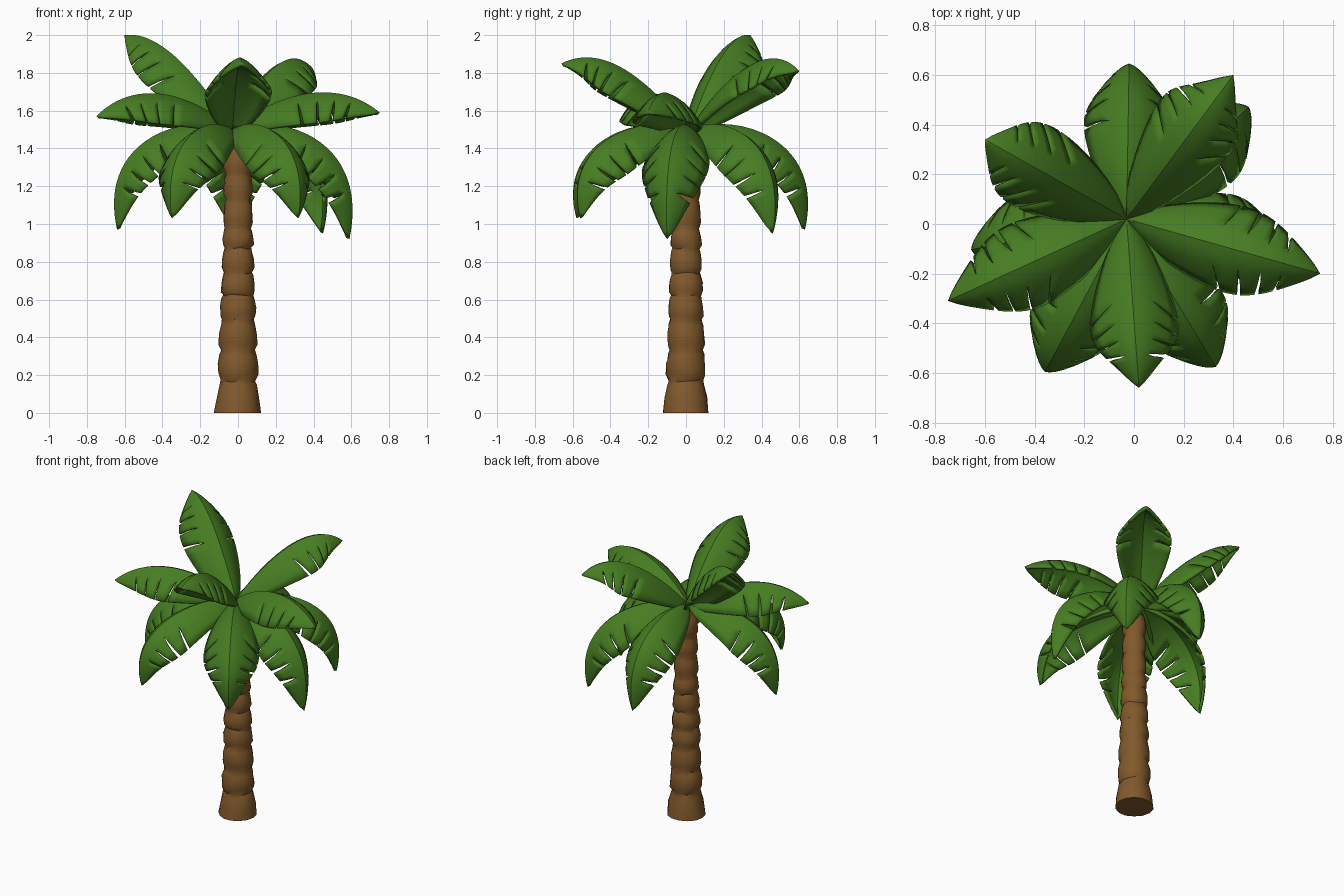
import bpy, bmesh, math, random
from mathutils import Vector

random.seed(4)
if "Cube" in bpy.data.objects:
    bpy.data.objects.remove(bpy.data.objects["Cube"], do_unlink=True)


def material(name, rgb):
    mat = bpy.data.materials.new(name)
    mat.use_nodes = True
    mat.diffuse_color = (*rgb, 1)
    mat.node_tree.nodes["Principled BSDF"].inputs["Base Color"].default_value = (*rgb, 1)
    return mat


green = material("leaf green", (0.062, 0.205, 0.016))
brown = material("bark brown", (0.22, 0.1, 0.024))


def finish(bm, name, mat, angle):
    mesh = bpy.data.meshes.new(name)
    bm.to_mesh(mesh)
    bm.free()
    mesh.materials.append(mat)
    obj = bpy.data.objects.new(name, mesh)
    bpy.context.collection.objects.link(obj)
    bpy.ops.object.select_all(action="DESELECT")
    obj.select_set(True)
    bpy.context.view_layer.objects.active = obj
    bpy.ops.object.shade_smooth_by_angle(angle=math.radians(angle))
    return obj


# Trunk: stacked bulging segments, each pinched at its lower end
def build_trunk(sides=14):
    necks = [0.17, 0.33, 0.49, 0.62, 0.74, 0.87, 0.98, 1.13, 1.27, 1.41]
    profile = [(0, 0.125), (0.08, 0.113), (0.15, 0.099)]
    for low, high in zip(necks, necks[1:]):
        size = 0.077 + 0.035 * max(0, 1 - low / 1.05)
        for f, k in ((0, 0.87), (0.22, 1.0), (0.55, 0.98), (0.85, 0.9)):
            profile.append((low + f * (high - low), size * k))
    profile += [(1.41, 0.055), (1.5, 0.035)]
    bm = bmesh.new()
    rings = []
    for z, r in profile:
        ring = []
        for i in range(sides):
            a = math.tau * i / sides
            k = r * random.uniform(0.96, 1.04)
            dz = random.uniform(-0.008, 0.008) if z > 0 else 0
            ring.append(bm.verts.new((k * math.cos(a), k * math.sin(a), z + dz)))
        rings.append(ring)
    for a, b in zip(rings, rings[1:]):
        for i in range(sides):
            j = (i + 1) % sides
            bm.faces.new((a[i], a[j], b[j], b[i]))
    bm.faces.new(rings[0][::-1])
    bm.faces.new(rings[-1])
    finish(bm, "trunk", brown, 40)


# Frond: arched, roof-shaped blade with narrow slits swept towards the tip
ROOT = Vector((-0.03, 0.02, 1.5))
CUTS = [0, 0.44, 0.57, 0.69, 0.8, 1]
COLUMNS = [c / 5 for c in range(-5, 6)]


def build_frond(name, tip, reach1, z1, reach2, z2):
    tip = Vector(tip)
    out = Vector((tip.x - ROOT.x, tip.y - ROOT.y, 0))
    p1 = ROOT + out * reach1
    p2 = ROOT + out * reach2
    p1.z, p2.z = z1, z2
    side = Vector((0, 0, 1)).cross(out).normalized()

    def spine(t):
        s = 1 - t
        return ROOT * s**3 + p1 * 3 * s * s * t + p2 * 3 * s * t * t + tip * t**3

    def point(t, u):
        a = abs(u)
        swept = min(1, t + 0.08 * a * math.sin(math.pi * t))
        tangent = (spine(swept + 0.01) - spine(swept - 0.01)).normalized()
        normal = tangent.cross(side)
        width = 0.168 * max(0, math.sin(math.pi * min(t, 1) ** 0.97)) ** 0.72
        width += 0.02 * (1 - t)
        drop = width * 0.9 * (0.3 * a + 0.7 * a * a)
        return spine(swept) + side * u * width - normal * drop

    gaps = {(s, k): random.uniform(0.007, 0.019) for s in (-1, 1) for k in range(1, 5)}

    def slit(u, k):
        depth = max(0, (abs(u) - 0.4) / 0.6)
        return gaps.get((math.copysign(1, u), k), 0) * depth ** 0.8

    bm = bmesh.new()
    for k, (low, high) in enumerate(zip(CUTS, CUTS[1:])):
        steps = 3 if 0 < k < 4 else 7
        rows = []
        for i in range(steps + 1):
            f = i / steps
            row = []
            for u in COLUMNS:
                a, b = low + slit(u, k), high - slit(u, k + 1)
                row.append(bm.verts.new(point(a + f * (b - a), u)))
            rows.append(row)
        for a, b in zip(rows, rows[1:]):
            for i in range(len(COLUMNS) - 1):
                bm.faces.new((a[i], b[i], b[i + 1], a[i + 1]))
    bmesh.ops.remove_doubles(bm, verts=bm.verts, dist=0.0008)
    bm.normal_update()
    if sum(f.normal.z for f in bm.faces) < 0:
        bmesh.ops.reverse_faces(bm, faces=bm.faces)
    obj = finish(bm, name, green, 35)
    shell = obj.modifiers.new("thickness", "SOLIDIFY")
    shell.thickness = 0.018
    shell.offset = -1


build_trunk()

# Upper crown: raised fronds
build_frond("upper_frond_back_right", (-0.60, 0.34, 2.0), 0.22, 1.70, 0.62, 2.03)
build_frond("upper_frond_back_left", (0.40, 0.60, 1.81), 0.28, 1.75, 0.70, 2.0)
build_frond("upper_frond_left", (0.75, -0.20, 1.59), 0.26, 1.68, 0.70, 1.79)
build_frond("upper_frond_front", (0.02, -0.66, 1.85), 0.30, 1.73, 0.64, 1.97)
build_frond("upper_frond_right", (-0.75, -0.31, 1.57), 0.26, 1.68, 0.70, 1.79)

# Lower crown: drooping fronds
lower_tips = {
    "back": (-0.02, 0.63, 0.97),
    "back_left": (0.45, 0.46, 0.95),
    "left": (0.59, -0.10, 0.92),
    "front_left": (0.32, -0.56, 1.03),
    "front_right": (-0.35, -0.58, 1.03),
    "right": (-0.64, -0.10, 0.97),
}
for place, tip in lower_tips.items():
    build_frond("lower_frond_" + place, tip, 0.41, 1.60, 1.18, 1.45)
